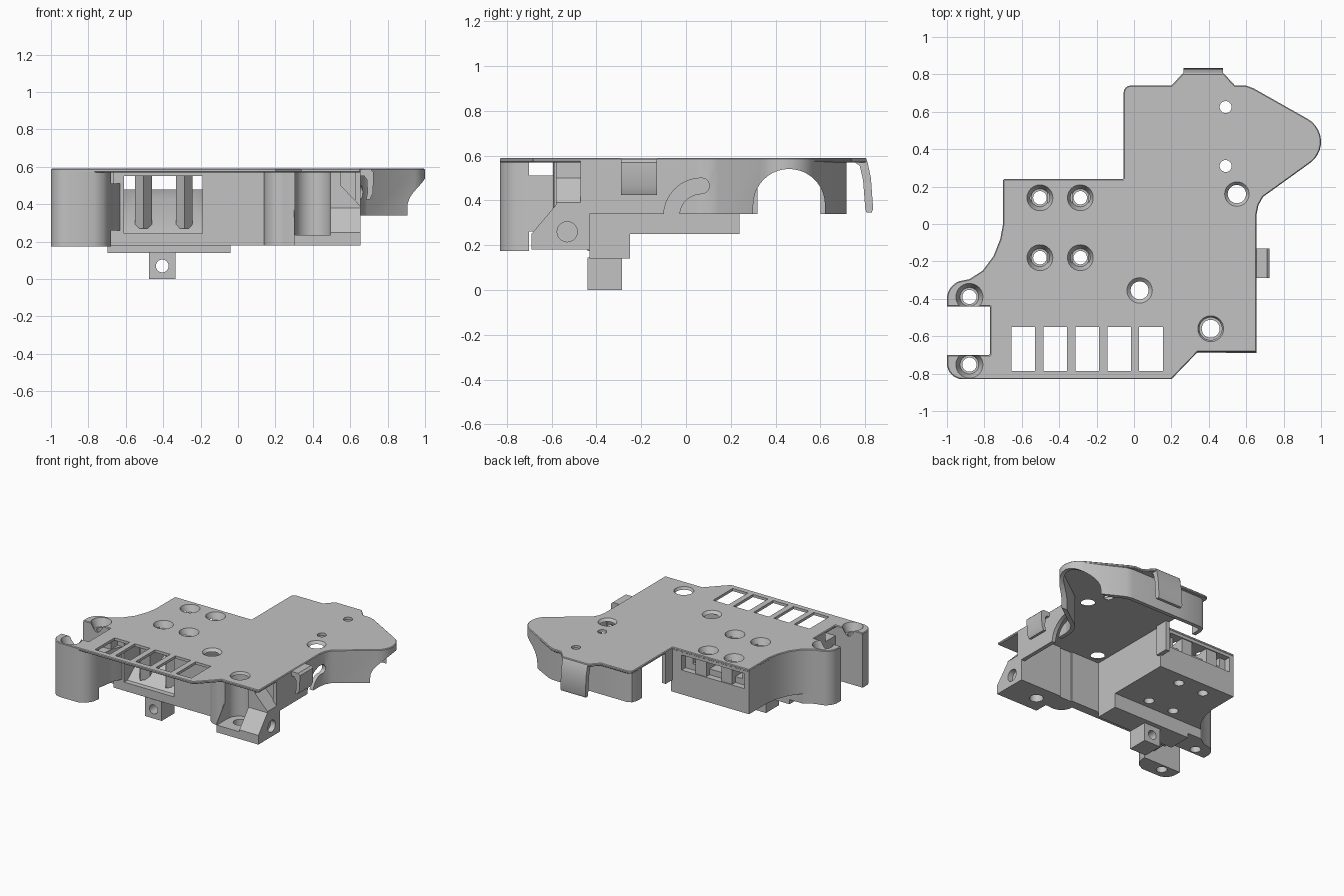
import bpy, bmesh, math
from mathutils import Vector

cube = bpy.data.objects.get("Cube")
if cube:
    bpy.data.objects.remove(cube)

grey = bpy.data.materials.new("plain grey")
grey.use_nodes = True
grey.diffuse_color = (0.54, 0.54, 0.54, 1)
grey.node_tree.nodes["Principled BSDF"].inputs["Base Color"].default_value = grey.diffuse_color


def finish(name, bm):
    bmesh.ops.recalc_face_normals(bm, faces=bm.faces)
    mesh = bpy.data.meshes.new(name)
    bm.to_mesh(mesh)
    bm.free()
    mesh.materials.append(grey)
    ob = bpy.data.objects.new(name, mesh)
    bpy.context.collection.objects.link(ob)
    return ob


def prism(name, pts, lo, hi, axis="z"):
    """Extrude a 2D outline along an axis: z takes (x, y), x takes (y, z), y takes (x, z)."""
    place = {"z": lambda p, t: (p[0], p[1], t),
             "x": lambda p, t: (t, p[0], p[1]),
             "y": lambda p, t: (p[0], t, p[1])}[axis]
    bm = bmesh.new()
    a = [bm.verts.new(place(p, lo)) for p in pts]
    b = [bm.verts.new(place(p, hi)) for p in pts]
    bm.faces.new(a)
    bm.faces.new(b)
    for i in range(len(pts)):
        j = (i + 1) % len(pts)
        bm.faces.new((a[i], a[j], b[j], b[i]))
    return finish(name, bm)


def box(name, x0, x1, y0, y1, z0, z1):
    return prism(name, [(x0, y0), (x1, y0), (x1, y1), (x0, y1)], z0, z1)


def cone(name, x, y, z0, z1, r0, r1):
    bm = bmesh.new()
    bmesh.ops.create_cone(bm, cap_ends=True, segments=32, radius1=r0, radius2=r1, depth=z1 - z0)
    bmesh.ops.translate(bm, verts=bm.verts, vec=(x, y, (z0 + z1) / 2))
    return finish(name, bm)


def arc(cx, cy, r, a0, a1, n=8):
    return [(cx + r * math.cos(math.radians(a0 + (a1 - a0) * i / n)),
             cy + r * math.sin(math.radians(a0 + (a1 - a0) * i / n))) for i in range(n + 1)]


def skirt(name, path, z0, z1, thick=0.03):
    """Thin wall under a path that runs counter-clockwise round the model."""
    pts = [Vector(p) for p in path]
    inner = []
    for i, p in enumerate(pts):
        d = (pts[min(i + 1, len(pts) - 1)] - pts[max(i - 1, 0)]).normalized()
        inner.append(p + Vector((-d.y, d.x)) * thick)
    return prism(name, pts + inner[::-1], z0, z1)


def apply(ob, mod):
    bpy.context.view_layer.objects.active = ob
    bpy.ops.object.modifier_apply(modifier=mod.name)


def cut(targets, cutter):
    for ob in targets:
        mod = ob.modifiers.new("cut", "BOOLEAN")
        mod.operation = "DIFFERENCE"
        mod.solver = "EXACT"
        mod.object = cutter
        apply(ob, mod)
    bpy.data.objects.remove(cutter)


TOP, UNDER, WALL, HEM = 0.59, 0.57, 0.575, 0.34

# Shared outline pieces
ear_edge = [(-0.70, 0.0), (-0.715, -0.08), (-0.75, -0.17), (-0.81, -0.25), (-0.88, -0.295)] \
    + arc(-0.90, -0.40, 0.1, 110, 180)
post_corner = arc(-0.915, -0.745, 0.085, 180, 270)
lobe = [(0.655, 0.05), (0.665, 0.10), (0.69, 0.145)] + arc(0.86, 0.44, 0.14, -52, 61, 10)

# Top plate
outline = ear_edge + [(-1, -0.44), (-0.77, -0.44), (-0.77, -0.70), (-1, -0.70)] + post_corner \
    + [(0.2, -0.83), (0.34, -0.685), (0.655, -0.685)] + lobe \
    + [(0.64, 0.725), (0.6, 0.74), (0.54, 0.74), (0.48, 0.805), (0.26, 0.805), (0.2, 0.74)] \
    + arc(-0.02, 0.705, 0.035, 90, 180, 4) + [(-0.055, 0.24), (-0.70, 0.24)]
plate = prism("top_plate", outline, UNDER, TOP)
edge = plate.modifiers.new("edge", "BEVEL")
edge.width = 0.005
edge.segments = 1
edge.angle_limit = math.radians(60)
apply(plate, edge)

# Duct body with the lower beam, its sloping air passage and wide rear mouth
body = prism("duct_body", [(-0.5, 0.18), (-0.43, 0.18), (-0.43, 0.14), (-0.25, 0.14), (-0.25, 0.25),
                           (0.238, 0.25), (0.238, WALL), (-0.5, WALL)], -0.698, -0.04, "x")
cut([body], prism("duct_cutter", [(-0.6, 0.245), (-0.46, 0.245), (-0.38, 0.31), (-0.05, 0.48), (0.3, 0.48),
                                  (0.3, 0.55), (-0.6, 0.55)], -0.61, -0.19, "x"))
cut([body], box("rear_mouth_cutter", -0.66, -0.13, 0.19, 0.3, 0.435, 0.55))

# Two fins with pointed noses split the passage
fins = [prism(f"duct_fin_{i + 1}", [(x, -0.46), (x + 0.045, -0.40), (x + 0.045, 0.23), (x - 0.045, 0.23),
                                    (x - 0.045, -0.40)], 0.27, 0.56)
        for i, x in enumerate((-0.505, -0.287))]

# Hanging lug with a cross hole
lug = box("hanging_lug", -0.475, -0.335, -0.44, -0.285, 0, 0.145)
pin = cone("pin_cutter", 0, 0, -0.3, 0.3, 0.034, 0.034)
pin.rotation_euler.x = math.pi / 2
pin.location = (-0.405, -0.36, 0.07)
bpy.context.view_layer.update()
cut([lug], pin)

# Front wall and front corner block, with a sloped pocket on its outer side
box("front_wall", -0.05, 0.2, -0.5, -0.43, 0.18, WALL)
column = prism("front_column", [(0.14, -0.44), (0.14, -0.49)] + arc(0.235, -0.50, 0.095, 185, 290, 8)
               + [(0.31, -0.59), (0.31, -0.44)], 0.18, WALL)
corner = prism("corner_block", [(-0.69, 0.18), (-0.69, 0.25), (-0.58, 0.38), (-0.58, WALL),
                                (-0.43, WALL), (-0.43, 0.18)], 0.30, 0.655, "x")
cut([corner, column], prism("recess_cutter", arc(0.40, -0.56, 0.095, 0, 180, 14)
                            + [(0.305, -0.8), (0.495, -0.8)], 0.235, 0.60))
cut([corner], prism("pocket_cutter", [(0.67, 0.385), (0.655, 0.39), (0.55, 0.5), (0.55, 0.6), (0.67, 0.6)],
                    -0.6, -0.46, "y"))
side_hole = cone("side_hole_cutter", 0, 0, -0.04, 0.04, 0.045, 0.045)
side_hole.rotation_euler.y = math.pi / 2
side_hole.location = (0.655, -0.53, 0.26)
bpy.context.view_layer.update()
cut([corner], side_hole)

# Left ear, front post and the low wall that links them
ear = prism("rear_ear", ear_edge + [(-1, -0.44), (-0.66, -0.44), (-0.66, -0.22)], 0.25, WALL)
ear_foot = prism("rear_ear_foot", ear_edge[3:] + [(-1, -0.44), (-0.69, -0.44), (-0.69, -0.25)], 0.175, 0.26)
post = prism("front_post", [(-1, -0.70)] + post_corner + [(-0.77, -0.83), (-0.72, -0.805), (-0.69, -0.76),
                                                          (-0.68, -0.70)], 0.175, WALL)
prism("post_link_wall", [(-0.77, -0.72), (-0.685, -0.72), (-0.67, -0.64), (-0.66, -0.56), (-0.625, -0.49),
                         (-0.625, -0.43), (-0.77, -0.43)], 0.26, 0.51)
box("link_riser", -0.77, -0.665, -0.58, -0.43, 0.50, WALL)

# Right side wall with its curved slot and the hooked tab
side = box("side_wall", 0.625, 0.655, -0.47, 0.06, HEM, WALL)
prism("side_tab", [(0.64, 0.585), (0.71, 0.585), (0.725, 0.57), (0.722, 0.46), (0.705, 0.425), (0.685, 0.425),
                   (0.692, 0.46), (0.69, 0.53), (0.675, 0.55), (0.64, 0.55)], -0.29, -0.13, "y")

# Skirt round the lobe and the back edge, up to the rounded corner
lobe_wall = skirt("lobe_and_rear_skirt", lobe + [(0.66, 0.705), (0.61, 0.715), (0.2, 0.715), (0.0, 0.715),
                                                 (-0.035, 0.70), (-0.05, 0.66), (-0.05, 0.6)], HEM, WALL)
slot = arc(0.07, 0.33, 0.17, 180, 90) + arc(0.07, 0.465, 0.035, 90, -90, 6) + arc(0.07, 0.33, 0.1, 90, 180)
cut([side, lobe_wall], prism("slot_cutter", slot, 0.5, 0.70, "x"))

# Arched opening through the end of the lobe
arch = arc(0.46, 0.38, 0.16, 0, 180, 20) + [(0.30, 0.2), (0.62, 0.2)]
cut([lobe_wall], prism("arch_cutter", arch, 0.72, 1.2, "x"))

# Inner leg and the sprung clip at the back
box("inner_leg", -0.053, -0.02, 0.22, 0.32, HEM, WALL)
prism("rear_clip", [(0.75, 0.572), (0.75, 0.585), (0.80, 0.589), (0.81, 0.57), (0.825, 0.5), (0.835, 0.36),
                    (0.828, 0.345), (0.805, 0.345), (0.80, 0.36), (0.79, 0.49), (0.775, 0.555)],
      0.265, 0.475, "x")

# Five vents in the plate
for i in range(5):
    x = -0.592 + 0.171 * i
    cut([plate], box("vent_cutter", x - 0.064, x + 0.064, -0.785, -0.55, 0.5, 0.7))

# Screw holes: position, bore radius, head radius, head depth
through = [(x, y, 0.036, 0.07, 0.05) for x in (-0.503, -0.287) for y in (0.14, -0.18)]
single = [(0.03, -0.355, 0.036, 0.07, 0.02), (0.55, 0.16, 0.037, 0.067, 0.02),
          (0.41, -0.56, 0.048, 0.07, 0.02), (0.49, 0.625, 0.032, 0, 0), (0.49, 0.31, 0.032, 0, 0)]
ears = [(-0.88, y, 0.038, 0.073, 0.06) for y in (-0.39, -0.752)]
for group, targets in ((through, [plate, body] + fins), (single, [plate, corner]),
                       (ears, [plate, ear, ear_foot, post])):
    for x, y, bore, head, depth in group:
        cut(targets, cone("bore_cutter", x, y, 0.1, 0.7, bore, bore))
        if head:
            cut(targets, cone("head_cutter", x, y, TOP - depth, TOP + 0.002, bore + 0.012, head))

# Smooth the curved walls and keep the edges sharp
bpy.ops.object.select_all(action="DESELECT")
for ob in bpy.context.collection.objects:
    if ob.type == "MESH" and grey.name in ob.data.materials:
        ob.select_set(True)
        bpy.context.view_layer.objects.active = ob
bpy.ops.object.shade_smooth_by_angle(angle=math.radians(30))
